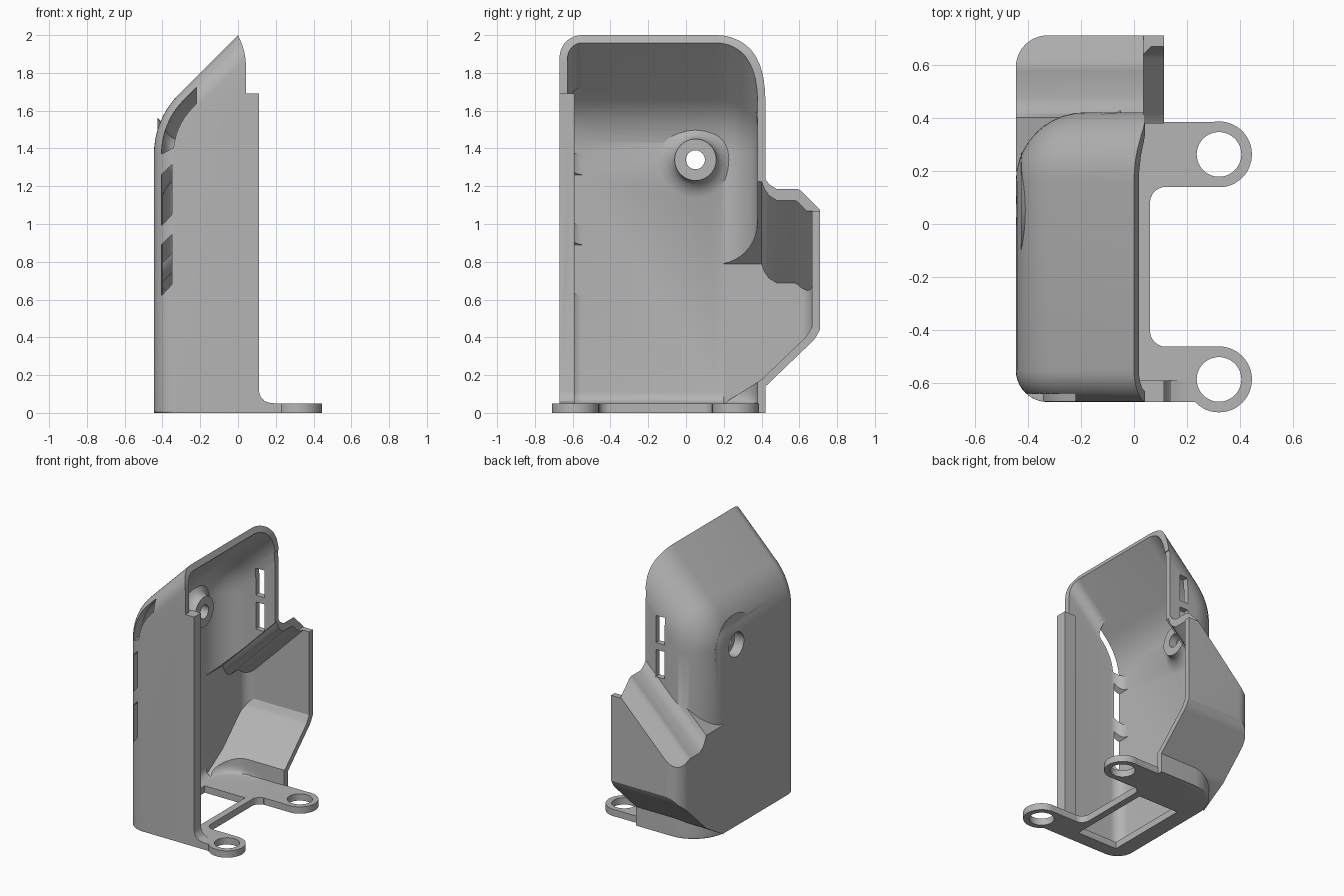
import bpy, bmesh
from math import sin, cos, pi, sqrt, radians

cube = bpy.data.objects.get("Cube")
if cube:
    bpy.data.objects.remove(cube, do_unlink=True)

grey = bpy.data.materials.new("plain grey plastic")
grey.use_nodes = True
grey.diffuse_color = (0.46, 0.46, 0.46, 1)
grey.node_tree.nodes["Principled BSDF"].inputs["Base Color"].default_value = (0.46, 0.46, 0.46, 1)


def loft(name, rings):
    """Closed solid skinned through rings with equal point counts."""
    bm = bmesh.new()
    loops = [[bm.verts.new(p) for p in ring] for ring in rings]
    n = len(loops[0])
    for a, b in zip(loops, loops[1:]):
        for i in range(n):
            j = (i + 1) % n
            bm.faces.new((a[i], a[j], b[j], b[i]))
    bm.faces.new(loops[0])
    bm.faces.new(loops[-1])
    bmesh.ops.recalc_face_normals(bm, faces=bm.faces)
    mesh = bpy.data.meshes.new(name)
    bm.to_mesh(mesh)
    bm.free()
    mesh.materials.append(grey)
    ob = bpy.data.objects.new(name, mesh)
    bpy.context.collection.objects.link(ob)
    return ob


def prism(name, xz, y0, y1):
    return loft(name, [[(x, y, z) for x, z in xz] for y in (y0, y1)])


def box(name, x0, x1, y0, y1, z0, z1):
    return prism(name, [(x0, z0), (x1, z0), (x1, z1), (x0, z1)], y0, y1)


def lathe(name, profile, centre, axis, steps=40):
    """Rings of (position, radius) about an x or z axis."""
    a, b = centre
    rings = []
    for pos, r in profile:
        ring = [(a + r * cos(2 * pi * i / steps), b + r * sin(2 * pi * i / steps))
                for i in range(steps)]
        rings.append([(pos, u, v) if axis == "x" else (u, v, pos) for u, v in ring])
    return loft(name, rings)


def combine(target, tool, op="DIFFERENCE"):
    mod = target.modifiers.new("combine", "BOOLEAN")
    mod.operation, mod.solver, mod.object = op, "EXACT", tool
    bpy.context.view_layer.objects.active = target
    bpy.ops.object.modifier_apply(modifier=mod.name)
    bpy.data.objects.remove(tool, do_unlink=True)


SIDE, KNEE, BEND = -0.445, 1.37, 0.447
FRONT, BACK, WALL = -0.67, 0.42, 0.042
STEPS = 10


def body(name, t, floor, end):
    """Upright housing with a leaning top; t insets every wall."""
    def section(y, d):
        d += t
        r = 0.06 if t else 0.012
        x0, pts = SIDE + d, [(end, floor)]
        for i in range(6):
            a = pi / 2 * i / 5
            pts.append((x0 + r * (1 - sin(a)), floor + r * (1 - cos(a))))
        for i in range(STEPS + 1):
            a = pi / 4 * i / STEPS
            pts.append((SIDE + BEND - (BEND - d) * cos(a), KNEE + (BEND - d) * sin(a)))
        pts.append((end, 2 + end - d * sqrt(2)))
        return [(x, y, z) for x, z in pts]
    rf, rb = 0.12 - t, 0.26 - t
    arc = [pi / 2 * i / STEPS for i in range(STEPS + 1)]
    slices = [(FRONT + t + rf * (1 - cos(a)), rf * (1 - sin(a))) for a in arc]
    slices += [(BACK - t - rb * (1 - cos(a)), rb * (1 - sin(a))) for a in reversed(arc)]
    return loft(name, [section(y, d) for y, d in slices])


def bulge(name, t, end):
    """Rear pocket with a sloping roof and a slanted underside."""
    rear, r = 0.71 - t, 0.12 - t
    slices = [(0.2, 0, 0.1), (0.4, 0, 0.1), (0.415, 0, 0.06),
              (0.44, 0, 0.025), (0.48, 0, 0), (0.575, 0, 0)]
    for i in range(STEPS + 1):
        a = pi / 2 * (1 - i / STEPS)
        y = rear - r * (1 - cos(a))
        slices.append((y, r * (1 - sin(a)), -max(0, y - 0.6 + 0.4 * t)))
    rings = []
    for y, d, lift in slices:
        x0 = SIDE + t + d
        low = max(t * 1.2, 0.12 + 0.96 * (y - 0.4) + 1.35 * t)
        if y > rear - 0.03:
            low += 0.8 * (y - rear + 0.03)
        roof = 1.15 + lift - t * sqrt(2)
        rings.append([(end, y, low), (x0, y, low), (x0, y, x0 + roof), (end, y, end + roof)])
    return loft(name, rings)


# Hollow shell
shell = body("housing_shell", 0, 0, 0.3)
combine(shell, bulge("rear_bulge", 0, 0.3), "UNION")
combine(shell, body("body_cavity", WALL, 0.05, 0.4))
combine(shell, bulge("bulge_cavity", WALL, 0.4))

# Trim the open side
combine(shell, prism("rim_trim", [(0.112, -0.1), (0.112, 1.69), (0.042, 1.69), (0.042, 1.85),
                                  (0.036, 1.9), (0.022, 1.95), (0, 2), (0, 2.6), (1, 2.6),
                                  (1, -0.1)], -1, 1))
combine(shell, box("rear_trim", 0.035, 1, 0.25, 1, 1.07, 1.75))

# Thick front rail blending into the foot
combine(shell, prism("front_rail", [(0.02, 0), (0.2, 0), (0.2, 0.05), (0.17, 0.053), (0.14, 0.063),
                                    (0.12, 0.085), (0.112, 0.11), (0.112, 1.69), (0.02, 1.69)],
                     FRONT, -0.59), "UNION")

# Mounting ears
ears = [(0.32, 0.262, 0.14, 0.384), (0.32, -0.585, -0.462, FRONT)]
for x, y, inner, outer in ears:
    combine(shell, box("ear_arm", 0, x, min(inner, outer), max(inner, outer), 0, 0.05), "UNION")
    combine(shell, lathe("ear_disc", [(0, 0.124), (0.05, 0.124)], (x, y), "z", 48), "UNION")
for x, y, inner, outer in ears:
    combine(shell, lathe("ear_hole", [(-0.1, 0.084), (0.1, 0.084)], (x, y), "z", 48))

# Rounded bay between the ears
bay, r = [], 0.06
for cy, start in ((-0.462 + r, 1.5 * pi), (0.14 - r, pi)):
    for i in range(7):
        a = start - pi / 2 * i / 6
        bay.append((0.06 + r + r * cos(a), cy + r * sin(a)))
bay += [(0.8, 0.14), (0.8, -0.462)]
combine(shell, loft("bay_cut", [[(x, y, z) for x, y in bay] for z in (-0.1, 0.07)]))

# Floor opening
combine(shell, box("floor_opening", -0.32, 0.01, -0.57, 0.07, -0.1, 0.12))

# Screw boss with a flared root, through hole and outer recess
hub = (0.05, 1.34)
combine(shell, lathe("screw_boss", [(-0.425, 0.22), (-0.403, 0.2), (-0.385, 0.16), (-0.365, 0.132),
                                    (-0.34, 0.115), (-0.31, 0.11)], hub, "x"), "UNION")
combine(shell, lathe("screw_hole", [(-0.6, 0.05), (-0.2, 0.05)], hub, "x"))
combine(shell, lathe("screw_recess", [(-0.6, 0.088), (-0.37, 0.088)], hub, "x"))

# Front corner vents
for z in (0.62, 0.99):
    combine(shell, prism("vent", [(-0.405, z), (-0.35, z + 0.06), (-0.35, z + 0.325),
                                  (-0.405, z + 0.27)], -0.8, -0.55))
cx = SIDE + BEND
outer = [(cx - 0.407 * cos(a), KNEE + 0.407 * sin(a)) for a in (pi / 4 * i / 8 for i in range(9))]
inner = [(cx - 0.345 * cos(a), KNEE + 0.345 * sin(a)) for a in (pi / 4 * i / 8 for i in range(8, 0, -1))]
combine(shell, prism("curved_vent", outer + [(-0.22, 1.725), (-0.22, 1.638)] + inner, -0.8, -0.55))

# Rear windows
for z in (1.14, 1.39):
    combine(shell, box("rear_window", -0.12, -0.05, 0.3, 0.5, z, z + 0.2))

bpy.ops.object.select_all(action="DESELECT")
shell.select_set(True)
bpy.context.view_layer.objects.active = shell
bpy.ops.object.shade_smooth_by_angle(angle=radians(28))
